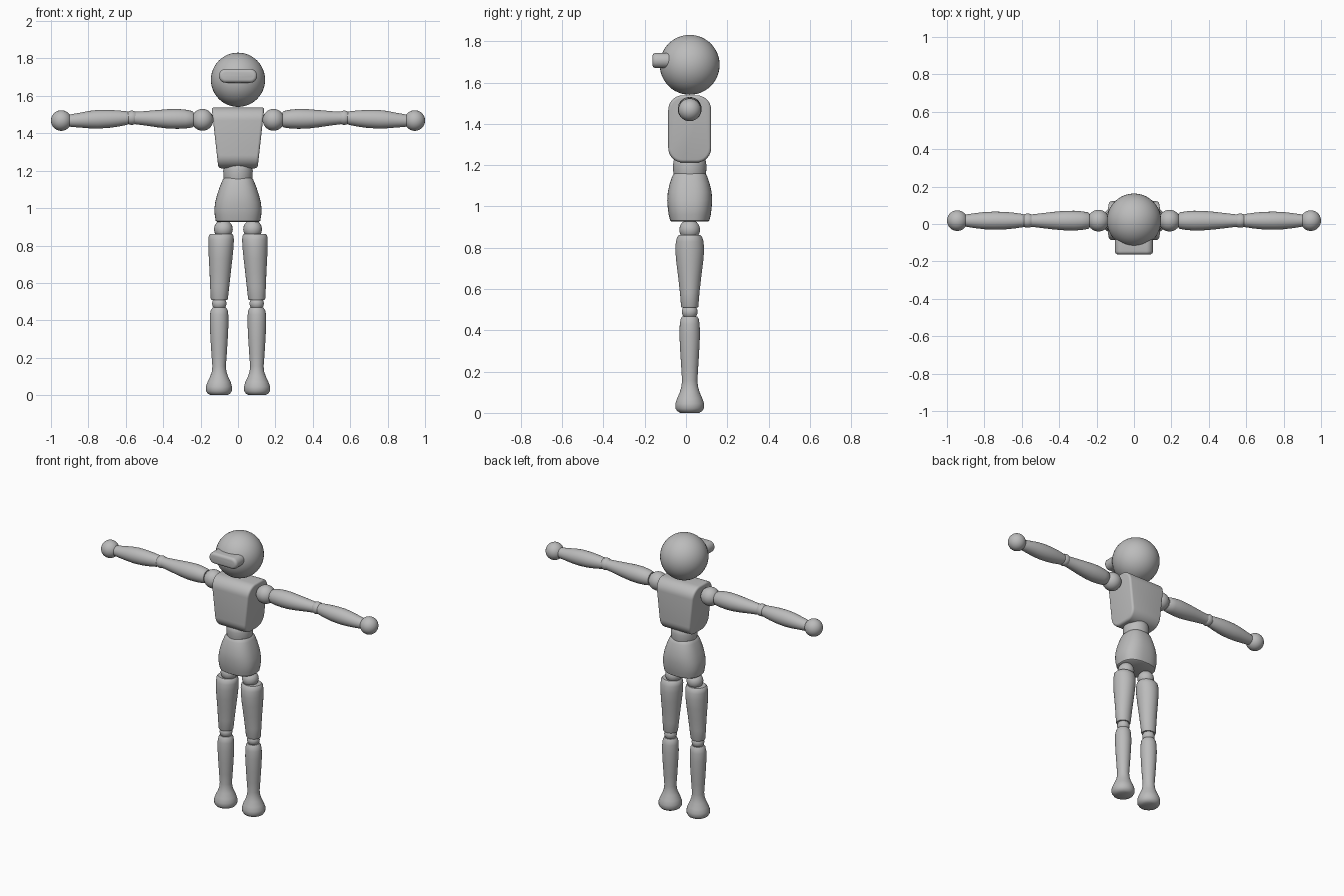
import bpy, bmesh, math
from mathutils import Vector

if "Cube" in bpy.data.objects:
    bpy.data.objects.remove(bpy.data.objects["Cube"])

Y0 = 0.018  # body axis, set back so the visor balances the depth

grey = bpy.data.materials.new("plain grey")
grey.diffuse_color = (0.5, 0.5, 0.5, 1)
grey.use_nodes = True
grey.node_tree.nodes["Principled BSDF"].inputs["Base Color"].default_value = grey.diffuse_color


def finish(name, bm, angle=40):
    bmesh.ops.recalc_face_normals(bm, faces=bm.faces[:])
    me = bpy.data.meshes.new(name)
    bm.to_mesh(me)
    bm.free()
    me.materials.append(grey)
    me.shade_smooth()
    me.set_sharp_from_angle(angle=math.radians(angle))
    ob = bpy.data.objects.new(name, me)
    bpy.context.collection.objects.link(ob)
    return ob


def ball(name, loc, r, squash=1.0):
    bm = bmesh.new()
    bmesh.ops.create_uvsphere(bm, u_segments=40, v_segments=24, radius=r)
    for v in bm.verts:
        v.co = Vector((v.co.x, v.co.y, v.co.z * squash)) + Vector(loc)
    return finish(name, bm)


def loft(name, sections, axis="z", side=1, power=2.0, n=40):
    """Closed skin over (position, centre offset, half width, half depth)."""
    bm = bmesh.new()
    rings = []
    for t, c, a, b in sections:
        ring = []
        for i in range(n):
            w = 2 * math.pi * i / n
            u, v = math.cos(w), math.sin(w)
            u = math.copysign(abs(u) ** (2 / power), u) * a
            v = math.copysign(abs(v) ** (2 / power), v) * b
            co = (side * (c + u), Y0 + v, t) if axis == "z" else (side * t, Y0 + v, c + u)
            ring.append(bm.verts.new(co))
        rings.append(ring)
    for r0, r1 in zip(rings, rings[1:]):
        for i in range(n):
            j = (i + 1) % n
            bm.faces.new((r0[i], r0[j], r1[j], r1[i]))
    bm.faces.new(rings[0])
    bm.faces.new(rings[-1])
    return finish(name, bm)


def rounded_box(name, half_low, half_high, y, z, axis, big, small):
    """Box with large rounding along one axis and a small bevel on the rest."""
    bm = bmesh.new()
    bmesh.ops.create_cube(bm, size=2)
    for v in bm.verts:
        half = half_high if v.co.z > 0 else half_low
        v.co = (v.co.x * half, y[v.co.y > 0], z[v.co.z > 0])

    def along(e):
        return abs((e.verts[0].co - e.verts[1].co).normalized()[axis]) > 0.99
    bmesh.ops.bevel(bm, geom=[e for e in bm.edges if along(e)], offset=big,
                    offset_type="OFFSET", segments=9, profile=0.5, affect="EDGES")
    bm.normal_update()
    rim = [e for e in bm.edges if e.calc_face_angle(0) > 0.6]
    bmesh.ops.bevel(bm, geom=rim, offset=small, offset_type="OFFSET",
                    segments=4, profile=0.5, affect="EDGES")
    return finish(name, bm)


# Head and visor
ball("head", (0, Y0, 1.686), 0.145)
rounded_box("visor", 0.102, 0.102, (-0.163, -0.03), (1.67, 1.744), 1, 0.0365, 0.018)

# Torso, waist and pelvis
rounded_box("torso", 0.105, 0.141, (-0.086, 0.122), (1.213, 1.538), 0, 0.07, 0.014)
loft("waist", [(1.14, 0, .074, .076), (1.17, 0, .078, .080), (1.20, 0, .079, .081),
               (1.225, 0, .075, .077), (1.24, 0, .062, .064)])
loft("pelvis", [(0.927, 0, .113, .088), (0.932, 0, .119, .095), (0.96, 0, .124, .102),
                (0.99, 0, .127, .106), (1.03, 0, .122, .109), (1.07, 0, .112, .106),
                (1.11, 0, .099, .097), (1.14, 0, .087, .087), (1.153, 0, .081, .081),
                (1.16, 0, .074, .074)], power=2.5)

# Limb sections for one side, mirrored by the loop below
upper_arm = [(.238, 1.475, .038, .038), (.245, 1.475, .044, .044), (.28, 1.476, .050, .050),
             (.32, 1.477, .053, .053), (.37, 1.477, .052, .052), (.43, 1.478, .046, .047),
             (.49, 1.480, .039, .040), (.53, 1.481, .035, .035), (.553, 1.482, .033, .033)]
forearm = [(.584, 1.482, .033, .033), (.60, 1.481, .037, .036), (.64, 1.479, .043, .042),
           (.69, 1.477, .048, .047), (.75, 1.475, .050, .048), (.80, 1.473, .046, .046),
           (.85, 1.470, .039, .040), (.89, 1.468, .034, .034), (.91, 1.468, .030, .030)]
thigh = [(.510, .100, .043, .040), (.516, .100, .046, .042), (.58, .098, .051, .047),
         (.66, .095, .057, .056), (.73, .093, .063, .065), (.79, .091, .067, .070),
         (.83, .090, .068, .067), (.853, .090, .066, .060), (.862, .090, .058, .052)]
shin_and_foot = [(0, .102, .045, .045), (.008, .102, .060, .060), (.022, .102, .069, .069),
                 (.045, .102, .070, .070), (.07, .101, .062, .061), (.10, .101, .048, .048),
                 (.125, .101, .039, .041), (.155, .101, .036, .037), (.22, .101, .041, .041),
                 (.30, .101, .046, .046), (.38, .101, .050, .050), (.43, .101, .049, .048),
                 (.455, .100, .045, .044), (.468, .100, .036, .036)]

for s, label in ((-1, "right"), (1, "left")):
    # Arm
    ball(label + "_shoulder", (s * .19, Y0, 1.472), .058)
    loft(label + "_upper_arm", upper_arm, "x", s)
    ball(label + "_elbow", (s * .568, Y0, 1.483), .038)
    loft(label + "_forearm", forearm, "x", s)
    ball(label + "_hand", (s * .945, Y0, 1.468), .055)
    # Leg
    ball(label + "_hip", (s * .078, Y0, .887), .050)
    loft(label + "_thigh", thigh, "z", s)
    ball(label + "_knee", (s * .100, Y0, .490), .038)
    loft(label + "_shin_and_foot", shin_and_foot, "z", s)
